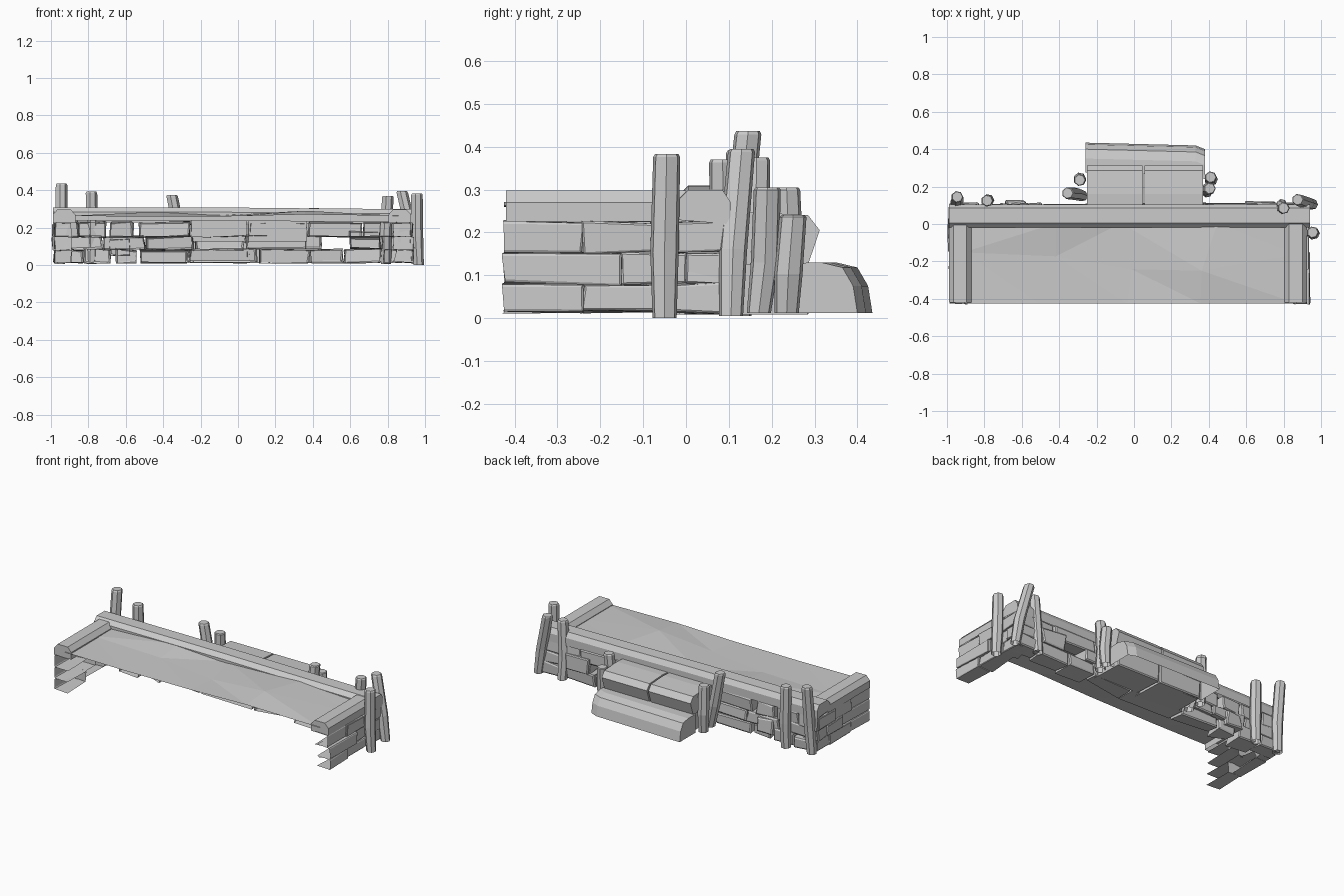
import bpy, bmesh, random
from mathutils import Vector
from math import cos, sin, tau

if "Cube" in bpy.data.objects:
    bpy.data.objects.remove(bpy.data.objects["Cube"])

random.seed(4)


def finish(bm, name):
    bmesh.ops.recalc_face_normals(bm, faces=bm.faces)
    me = bpy.data.meshes.new(name)
    bm.to_mesh(me)
    bm.free()
    ob = bpy.data.objects.new(name, me)
    bpy.context.collection.objects.link(ob)
    return ob


def stone(name, lo, hi, out, jit=0.007, inset=0.01, open_front=False):
    """Rough hollow block, chamfered on its outer side and open on its inner side."""
    lo, hi, out = Vector(lo), Vector(hi), Vector(out)
    bm = bmesh.new()
    bmesh.ops.create_cube(bm, size=1)
    for v in bm.verts:
        v.co = [lo[i] + (v.co[i] + 0.5) * (hi[i] - lo[i]) + random.uniform(-jit, jit) for i in range(3)]
        v.co.z = max(v.co.z, 0.008)
    bm.normal_update()
    outer = max(bm.faces, key=lambda f: f.normal.dot(out))
    drop = [min(bm.faces, key=lambda f: f.normal.dot(out))]
    if open_front:
        drop.append(min(bm.faces, key=lambda f: f.normal.y))
    bmesh.ops.delete(bm, geom=drop, context='FACES')
    bmesh.ops.inset_region(bm, faces=[outer], thickness=inset, depth=inset * 0.5)
    # ragged inner edge
    for v in bm.verts:
        if v.is_boundary and not open_front:
            v.co -= out * random.uniform(-0.03, 0.02)
    return finish(bm, name)


def post(name, base, top, r=0.034, sides=7):
    """Crooked log with a chamfered head, open underneath."""
    base, top = Vector(base), Vector(top)
    bm = bmesh.new()
    rings = []
    for t, k in ((0, 0.85), (0.4, 1.0), (0.98, 0.95), (1, 0.82)):
        c = base.lerp(top, t)
        if t == 0.4:
            c += Vector((random.uniform(-.01, .01), random.uniform(-.01, .01), 0))
        rings.append([bm.verts.new(c + Vector((cos(tau * i / sides), sin(tau * i / sides), 0)) * r * k)
                      for i in range(sides)])
    for a, b in zip(rings, rings[1:]):
        for i in range(sides):
            j = (i + 1) % sides
            bm.faces.new((a[i], a[j], b[j], b[i]))
    bm.faces.new(rings[-1])
    return finish(bm, name)


def loft(name, profiles, open_base=False):
    """Skin a beam through matching cross-sections and cap it; the closing side may stay open."""
    bm = bmesh.new()
    rings = [[bm.verts.new(p) for p in ring] for ring in profiles]
    n = len(rings[0])
    for a, b in zip(rings, rings[1:]):
        for i in range(n - open_base):
            bm.faces.new((a[i], a[(i + 1) % n], b[(i + 1) % n], b[i]))
    bm.faces.new(rings[0])
    bm.faces.new(rings[-1])
    return finish(bm, name)


# Earth surface: coarse uneven sheet
bm = bmesh.new()
bmesh.ops.create_grid(bm, x_segments=4, y_segments=2, size=1)
for v in bm.verts:
    x, y = v.co.x, v.co.y
    inner = abs(x) < 0.9
    v.co = (x * 0.89 - 0.02 + (random.uniform(-.08, .08) if inner else 0),
            -0.21 + y * 0.215 + (random.uniform(-.07, .07) if abs(y) < .5 else 0),
            0.263 + (random.uniform(-0.008, 0.03) if inner else 0))
bmesh.ops.triangulate(bm, faces=bm.faces)
finish(bm, "earth_surface")

# Coping beams along the back and the two sides, open underneath
back = ((-0.02, .235), (-0.02, .28), (0.005, .305), (0.085, .305), (0.105, .275), (0.105, .225))
loft("back_coping", [[(x, y, z + dz) for y, z in back]
                     for x, dz in ((-0.99, .004), (-0.1, .003), (0.4, -.002), (0.94, -.006))], True)
side = ((-.06, .225), (-.06, .27), (-.035, .298), (.035, .298), (.06, .27), (.06, .225))
for name, cx in (("left_coping", -0.93), ("right_coping", 0.865)):
    loft(name, [[(cx + x, y, z) for x, z in side] for y in (-0.42, -0.2, 0.0)], True)

# Back wall stones, course by course (start, end)
courses = [
    (0.01, 0.083, [(-.98, -.83), (-.82, -.68), (-.65, -.54), (-.52, -.27), (-.26, .1), (.11, .38),
                   (.39, .56), (.57, .77), (.78, .93)]),
    (0.083, 0.152, [(-.98, -.73), (-.72, -.5), (-.49, -.24), (-.23, .03), (.04, .44), (.6, .76), (.77, .93)]),
    (0.152, 0.228, [(-.98, -.86), (-.85, -.71), (-.68, -.56), (-.53, -.26), (-.25, .06), (.07, .37),
                    (.38, .66), (.67, .93)]),
]
for z0, z1, spans in courses:
    for a, b in spans:
        d = random.uniform(0.092, 0.11)
        stone("back_wall_stone", (a, 0.0, z0), (b, d, z1), (0, 1, 0), 0.008)

# Side wall stones, left and right
side_courses = [(0.015, 0.08, (-.425, -.24, -.03, .09)),
                (0.08, 0.152, (-.425, -.15, .0, .09)),
                (0.152, 0.225, (-.425, -.24, -.08, .09))]
for sx, name, x_out in ((-1, "left_wall_stone", 0.985), (1, "right_wall_stone", 0.93)):
    for z0, z1, cuts in side_courses:
        for a, b in zip(cuts, cuts[1:]):
            d = x_out + random.uniform(-0.012, 0.008)
            xs = sorted((sx * (d - 0.085), sx * d))
            stone(name, (xs[0], a, z0), (xs[1], b, z1), (sx, 0, 0), 0.005, 0.006, a < -0.4)

# Loose stones jutting from the back wall
for a, b, z in ((-.69, -.58, .05), (.6, .76, .09)):
    stone("jutting_stone", (a, 0.04, z), (b, 0.115, z + .09), (0, 1, 0), 0.01)

# Steps at the back: upper pair of blocks, supporting stones and the hollow lower slab
upper = ((.05, .125), (.05, .24), (.16, .247), (.285, .24), (.312, .205), (.285, .125))
for name, x0, x1 in (("upper_step_left", -.25, .045), ("upper_step_right", .055, .37)):
    loft(name, [[(x, y, z) for y, z in upper] for x in (x0, x1)], True)
stone("step_support_left", (-.24, .09, .01), (.05, .285, .125), (0, 1, 0), 0.006)
stone("step_support_right", (.06, .09, .01), (.36, .285, .125), (0, 1, 0), 0.006)
loft("lower_step", [[(x, y + dy, z) for y, z in
                     ((.26, .012), (.26, .128), (.335, .13), (.385, .118), (.41, .075), (.42, .012))]
                    for x, dy in ((-.26, .015), (.33, 0), (.38, -.02))], True)

# Posts around the back and corners (base, top)
for base, top in (
        ((-.955, .11, .005), (-.945, .145, .437)),
        ((-.785, .125, .005), (-.785, .125, .392)),
        ((-.275, .15, .012), (-.355, .165, .375)),
        ((-.285, .235, .012), (-.29, .235, .305)),
        ((.405, .235, .012), (.41, .25, .24)),
        ((.39, .17, .012), (.405, .19, .305)),
        ((.79, .105, .005), (.80, .085, .37)),
        ((.955, .105, .005), (.875, .13, .395)),
        ((.965, -.05, .0), (.955, -.045, .383))):
    post("post", base, top)
